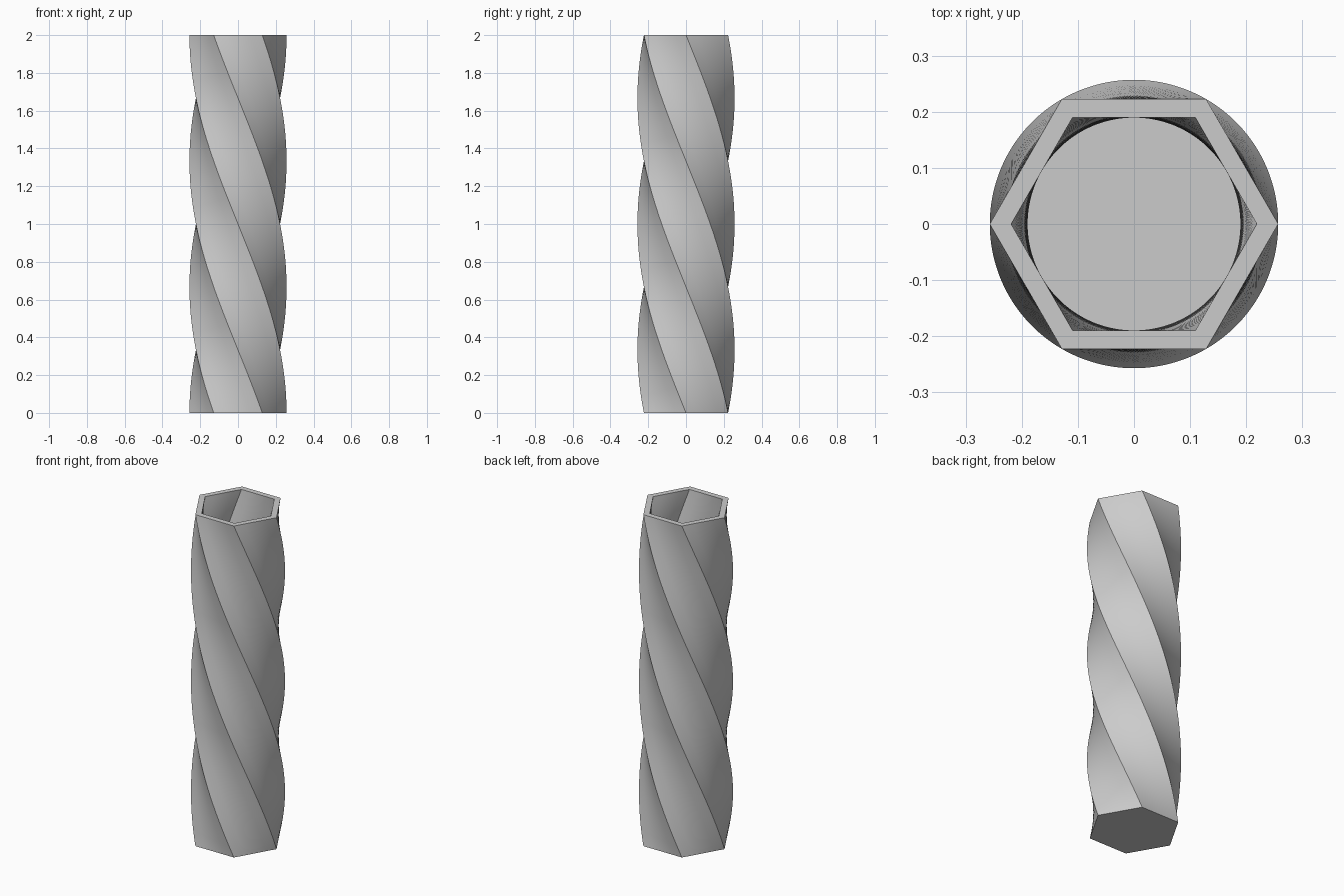
import bpy
import bmesh
from math import pi, sin, cos, radians
from mathutils import Vector, Matrix

cube = bpy.data.objects.get("Cube")
if cube:
    bpy.data.objects.remove(cube, do_unlink=True)

HEIGHT = 2.0
TWIST = -pi          # half a turn, clockwise going up
OUTER = 0.257        # corner radius outside
INNER = 0.219        # corner radius of the hollow
FLOOR = 0.035        # thickness of the closed bottom
SPLIT = 4            # pieces per hexagon side
STEPS = 120

grey = bpy.data.materials.new("Plain Grey")
grey.use_nodes = True
colour = (0.6, 0.6, 0.6, 1)
grey.diffuse_color = colour
grey.node_tree.nodes["Principled BSDF"].inputs["Base Color"].default_value = colour

bm = bmesh.new()


def hex_ring(radius, z):
    """Hexagon with straight sides, turned according to its height."""
    turn = Matrix.Rotation(TWIST * z / HEIGHT, 3, "Z")
    corners = [Vector((radius * cos(radians(60 * i)), radius * sin(radians(60 * i)), z))
               for i in range(7)]
    return [bm.verts.new(turn @ corners[i].lerp(corners[i + 1], j / SPLIT))
            for i in range(6) for j in range(SPLIT)]


def bridge(a, b):
    n = len(a)
    for i in range(n):
        k = (i + 1) % n
        bm.faces.new((a[i], a[k], b[k], b[i]))


# Outer wall going up, then inner wall going down to the floor
rings = [hex_ring(OUTER, HEIGHT * i / STEPS) for i in range(STEPS + 1)]
rings += [hex_ring(INNER, HEIGHT + (FLOOR - HEIGHT) * i / STEPS) for i in range(STEPS + 1)]
for a, b in zip(rings, rings[1:]):
    bridge(a, b)

# Underside and inside floor
bm.faces.new(rings[0][::-1])
bm.faces.new(rings[-1])
bmesh.ops.recalc_face_normals(bm, faces=bm.faces)

mesh = bpy.data.meshes.new("twisted_vase")
bm.to_mesh(mesh)
bm.free()
mesh.materials.append(grey)
vase = bpy.data.objects.new("twisted_vase", mesh)
bpy.context.collection.objects.link(vase)

# Smooth along the twist, sharp at corners and rims
bpy.ops.object.select_all(action="DESELECT")
vase.select_set(True)
bpy.context.view_layer.objects.active = vase
bpy.ops.object.shade_smooth_by_angle(angle=radians(30))
